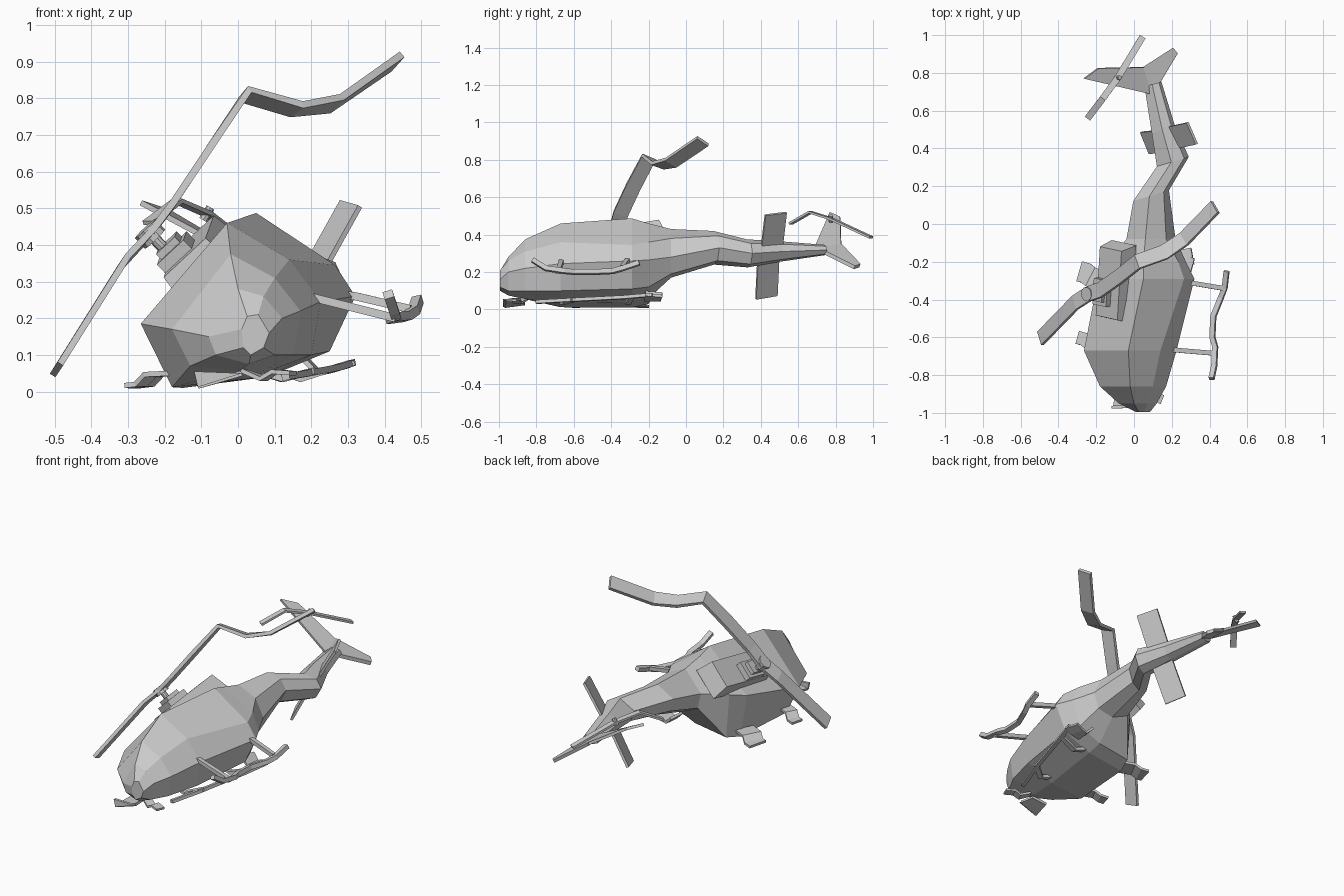
import bpy, bmesh, math
from mathutils import Vector as V, Matrix


def finish(name, bm):
    bmesh.ops.recalc_face_normals(bm, faces=bm.faces)
    me = bpy.data.meshes.new(name)
    bm.to_mesh(me)
    bm.free()
    ob = bpy.data.objects.new(name, me)
    bpy.context.collection.objects.link(ob)
    return ob


def loft(name, rings):
    bm = bmesh.new()
    loops = [[bm.verts.new(p) for p in r] for r in rings]
    n = len(loops[0])
    for a, b in zip(loops, loops[1:]):
        for i in range(n):
            j = (i + 1) % n
            bm.faces.new((a[i], a[j], b[j], b[i]))
    bm.faces.new(loops[0])
    bm.faces.new(loops[-1])
    return finish(name, bm)


def ribbon(name, pts, across, width, thick):
    """Bent bar of rectangular section; across = direction of its width."""
    pts = [V(p) for p in pts]
    rings = []
    for i, p in enumerate(pts):
        t = (pts[min(i + 1, len(pts) - 1)] - pts[max(i - 1, 0)]).normalized()
        a = V(across)
        a = (a - t * a.dot(t)).normalized()
        b = t.cross(a) * thick / 2
        a = a * width / 2
        rings.append([p + a + b, p - a + b, p - a - b, p + a - b])
    return loft(name, rings)


def plate(name, pts, thick):
    pts = [V(p) for p in pts]
    n = (pts[1] - pts[0]).cross(pts[2] - pts[0]).normalized() * thick / 2
    return loft(name, [[p + n for p in pts], [p - n for p in pts]])


def disc(name, centre, axis, r, h, n=10):
    bm = bmesh.new()
    m = Matrix.Translation(centre) @ V(axis).to_track_quat('Z', 'Y').to_matrix().to_4x4()
    bmesh.ops.create_cone(bm, cap_ends=True, segments=n, radius1=r, radius2=r, depth=h, matrix=m)
    return finish(name, bm)


# fuselage: it lies rolled over, so each section is given as y, (x, z)...
sections = [
    (-.995, (.01, .17), (.025, .205), (.055, .21), (.085, .16), (.07, .12), (.035, .10), (.015, .12)),
    (-.95, (-.08, .15), (0, .28), (.07, .26), (.12, .20), (.10, .10), (.03, .075), (-.06, .10)),
    (-.86, (-.18, .17), (-.02, .375), (.10, .31), (.17, .22), (.15, .10), (0, .055), (-.13, .07)),
    (-.67, (-.265, .185), (-.03, .46), (.14, .36), (.225, .245), (.20, .10), (.03, .035), (-.18, .012)),
    (-.29, (-.19, .26), (.05, .487), (.265, .345), (.32, .26), (.25, .11), (.08, .04), (-.15, .01)),
    (-.20, (-.14, .285), (.05, .46), (.235, .36), (.275, .265), (.22, .12), (.08, .06), (-.12, .03)),
    (-.08, (-.04, .31), (.06, .43), (.17, .38), (.22, .28), (.19, .19), (.09, .17), (-.02, .22)),
]
rings = [[(x, s[0], z) for x, z in s[1:]] for s in sections]
# tail boom stations: y, centre x, centre z, half width, half height
for y, cx, cz, rx, rz in ((.15, .09, .33, .095, .09), (.33, .205, .30, .085, .075),
                          (.50, .155, .31, .062, .055), (.74, .10, .318, .045, .028)):
    rings.append([(cx + rx * math.cos(a), y + .3 * rx * math.cos(a), cz + rz * math.sin(a))
                  for a in (math.radians(d) for d in (170, 95, 45, 0, -50, -90, -140))])
loft("fuselage", rings)

# roof frame: side axis, length axis and up axis of the rolled machine
up = V((-.69, -.08, .72)).normalized()
side = up.cross(V((-.22, -1, 0))).normalized()
fwd = side.cross(up)
hub = V((-.24, -.37, .43))


def roof_box(name, centre, w, l, h, taper=1):
    rings = []
    for e, k in ((-.5, 1), (.5, taper)):
        rings.append([V(centre) + up * h * e + side * w / 2 * k * i + fwd * l / 2 * k * j
                      for i, j in ((1, 1), (-1, 1), (-1, -1), (1, -1))])
    return loft(name, rings)


# engine housing and main rotor head
roof_box("engine_cowl", (-.10, -.31, .36), .18, .42, .10, .88)
roof_box("mast_base", (-.16, -.36, .37), .10, .14, .06)
roof_box("mast_collar", (-.185, -.365, .395), .07, .09, .03)
disc("rotor_mast", hub - up * .05, up, .016, .10)
disc("rotor_hub", hub, up, .038, .04)

# bent main rotor blades
chord = (.2, -.85, .3)
ribbon("main_blade_long", [hub, (-.18, -.35, .51), (-.08, -.28, .66), (.02, -.20, .81),
                           (.16, -.15, .77), (.265, -.08, .785), (.43, .09, .90)], chord, .08, .02)
ribbon("main_blade_short", [hub, (-.31, -.415, .355), (-.495, -.605, .06)], chord, .08, .018)

# tail fins and stabilisers
plate("tail_fin", [(.08, .69, .33), (-.265, .77, .515), (-.19, .825, .49), (.06, .83, .335)], .015)
plate("ventral_fin", [(.06, .70, .335), (.14, .75, .30), (.23, .90, .225), (.205, .93, .235),
                      (.05, .83, .34)], .02)
for nm, pts in (("upper_stabiliser", [(.19, .455, .30), (.308, .48, .512)]),
                ("lower_stabiliser", [(.17, .44, .27), (.06, .43, .065)])):
    ribbon(nm, pts, (-.45, 1, .1), .125, .014)

# tail rotor
thub = V((-.085, .775, .485))
disc("tail_rotor_hub", thub, (.5, 0, .87), .012, .04, 8)
ribbon("tail_blade", [(-.245, .56, .46), (-.165, .665, .52), thub, (.045, .99, .385)],
       (.8, -.55, 0), .035, .012)

# raised skid with its two struts
ribbon("raised_skid", [(.41, -.82, .265), (.425, -.75, .22), (.43, -.65, .205), (.415, -.60, .20),
                       (.42, -.49, .20), (.46, -.39, .205), (.48, -.34, .22), (.49, -.25, .25)],
       (1, 0, .3), .027, .025)
ribbon("front_strut", [(.15, -.66, .27), (.25, -.67, .245), (.43, -.685, .20)], (0, 1, 0), .025, .022)
ribbon("rear_strut", [(.22, -.31, .27), (.32, -.315, .26), (.47, -.34, .225)], (0, 1, 0), .025, .022)

# crushed skid on the ground with its struts
ribbon("ground_skid", [(.13, -.80, .04), (.19, -.62, .05), (.27, -.33, .065), (.31, -.18, .078)],
       (1, 0, .2), .022, .018)
ribbon("ground_front_strut", [(.04, -.65, .06), (.12, -.66, .035), (.20, -.60, .055)], (0, 1, 0), .03, .018)
ribbon("ground_rear_strut", [(.10, -.30, .06), (.17, -.31, .035), (.28, -.29, .07)], (0, 1, 0), .03, .018)

# broken plates around the nose and both sides
plate("nose_plate", [(-.12, -.97, .055), (-.11, -.97, .012), (.01, -.965, .05)], .015)
plate("nose_ground_plate", [(-.11, -.97, .015), (.01, -.96, .05), (0, -.87, .045), (-.09, -.86, .03)], .015)
ribbon("right_front_scrap", [(.02, -.87, .055), (.07, -.90, .035), (.10, -.91, .055), (.15, -.93, .05)],
       (.2, 1, 0), .05, .012)
ribbon("right_rear_scrap", [(.18, -.17, .09), (.22, -.18, .05), (.26, -.18, .06), (.31, -.17, .075)],
       (.1, 1, 0), .09, .014)
for nm, x, y, w in (("left_front_scrap", -.30, -.61, .07), ("left_rear_scrap", -.29, -.26, .11)):
    ribbon(nm, [(x, y + .01, .016), (x + .035, y, .02), (x + .06, y - .02, .047),
                (x + .13, y - .05, .05)], (.45, .9, 0), w, .014)
